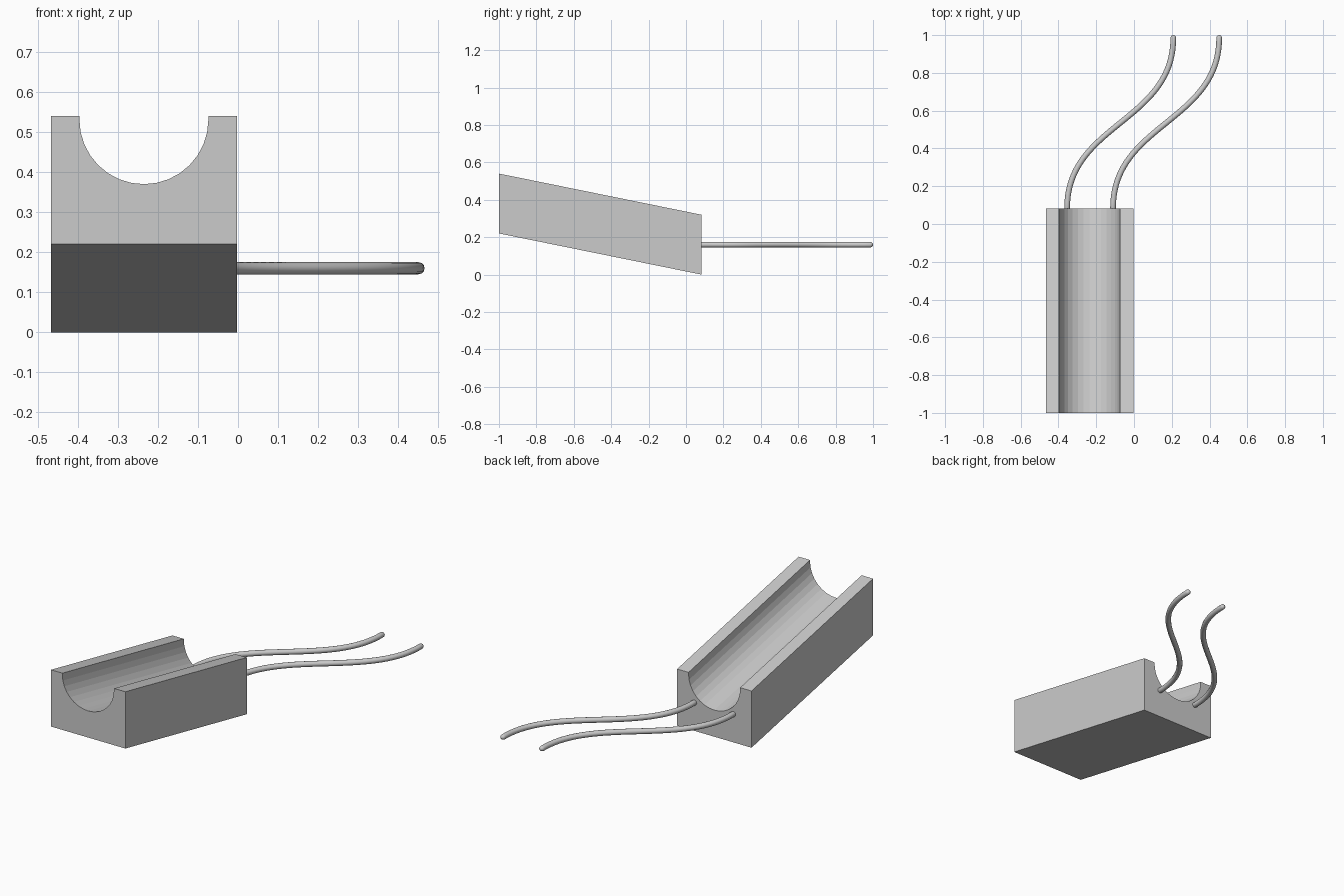
import bpy, bmesh, math
from mathutils import Vector

if "Cube" in bpy.data.objects:
    bpy.data.objects.remove(bpy.data.objects["Cube"])

grey = bpy.data.materials.new("grey")
grey.diffuse_color = (0.6, 0.6, 0.6, 1)
grey.use_nodes = True
grey.node_tree.nodes["Principled BSDF"].inputs["Base Color"].default_value = grey.diffuse_color

# Sheared block with a round channel along its top
X0, X1, XC, R = -0.467, -0.003, -0.235, 0.161
H, CZ, SEG = 0.32, 0.311, 16
profile = [(X0, H), (X0, 0), (X1, 0), (X1, H), (XC + R, H)]
profile += [(XC + R * math.cos(a), CZ - R * math.sin(a))
            for a in (math.pi * i / SEG for i in range(SEG + 1))]
profile.append((XC - R, H))

bm = bmesh.new()
ends = [[bm.verts.new((x, y, z + lift)) for x, z in profile]
        for y, lift in ((-1.0, 0.22), (0.083, 0.0))]
n = len(profile)
for i in range(n):
    j = (i + 1) % n
    bm.faces.new((ends[0][i], ends[0][j], ends[1][j], ends[1][i]))
bm.faces.new(ends[0])
bm.faces.new(ends[1])
bmesh.ops.recalc_face_normals(bm, faces=bm.faces)
mesh = bpy.data.meshes.new("channel_block")
bm.to_mesh(mesh)
bm.free()
mesh.materials.append(grey)
bpy.context.collection.objects.link(bpy.data.objects.new("channel_block", mesh))


# S-shaped wire with rounded ends
def wire(name, x, r=0.015):
    p = [Vector((x, 0.085, 0.16)), Vector((x, 0.53, 0.16)),
         Vector((x + 0.562, 0.54, 0.16)), Vector((x + 0.562, 0.985, 0.16))]
    pts = []
    for i in range(41):
        t = i / 40
        s = 1 - t
        pts.append((p[0] * s**3 + p[1] * 3 * s * s * t + p[2] * 3 * s * t * t + p[3] * t**3, 1))
    for k in (30, 60, 85):
        a = math.radians(k)
        step = Vector((0, r * math.sin(a), 0))
        pts.insert(0, (p[0] - step, math.cos(a)))
        pts.append((p[3] + step, math.cos(a)))
    cu = bpy.data.curves.new(name, 'CURVE')
    cu.dimensions = '3D'
    cu.bevel_depth = r
    cu.bevel_resolution = 4
    cu.use_fill_caps = True
    sp = cu.splines.new('POLY')
    sp.points.add(len(pts) - 1)
    for q, (co, rad) in zip(sp.points, pts):
        q.co = (*co, 1)
        q.radius = rad
    cu.materials.append(grey)
    ob = bpy.data.objects.new(name, cu)
    bpy.context.collection.objects.link(ob)
    bpy.ops.object.select_all(action='DESELECT')
    ob.select_set(True)
    bpy.context.view_layer.objects.active = ob
    bpy.ops.object.convert(target='MESH')
    bpy.ops.object.shade_smooth_by_angle(angle=math.radians(40))


wire("left_wire", -0.354)
wire("right_wire", -0.111)
